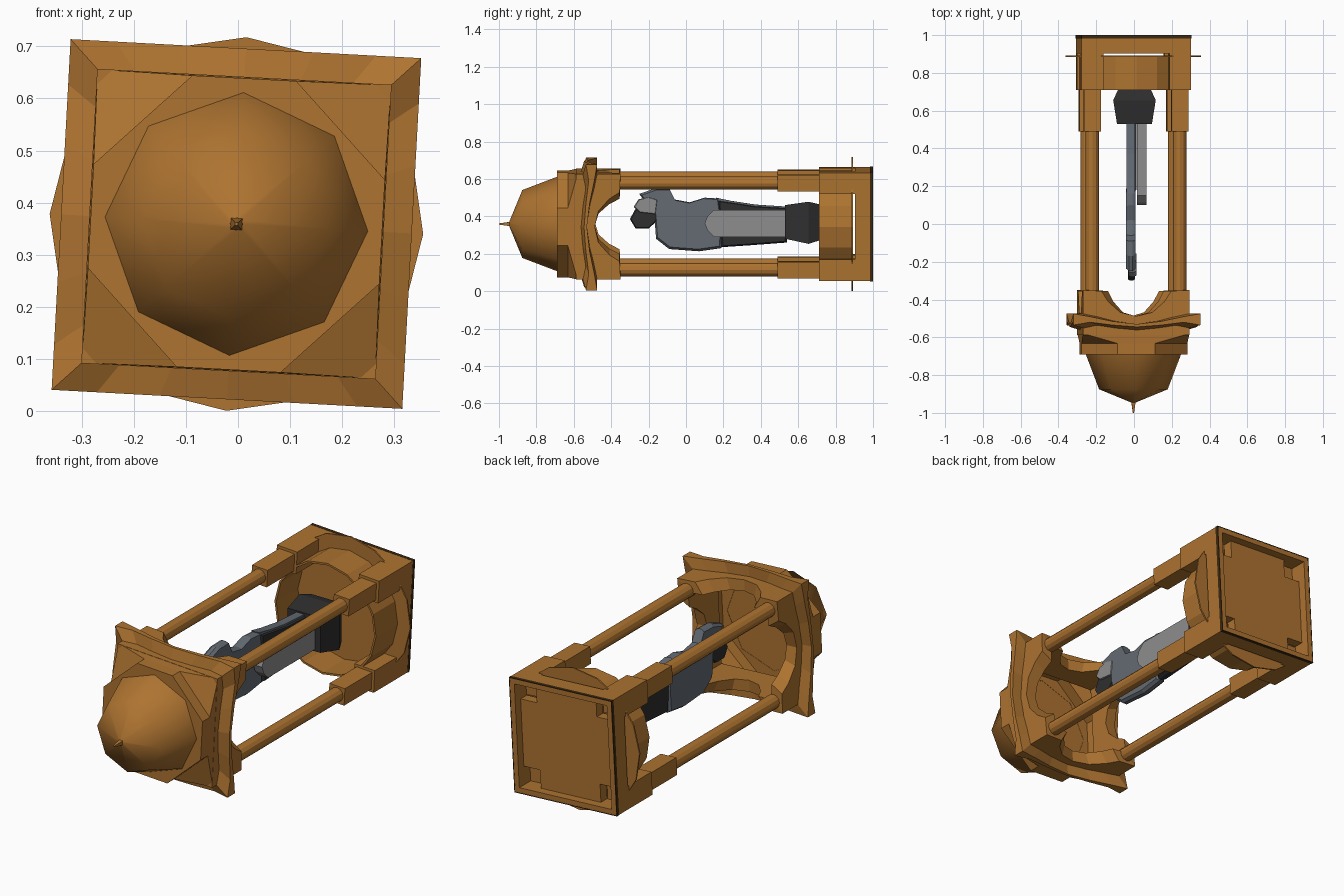
import bpy, bmesh, math
from mathutils import Matrix

if "Cube" in bpy.data.objects:
    bpy.data.objects.remove(bpy.data.objects["Cube"])

def material(name, rgb):
    m = bpy.data.materials.new(name)
    m.diffuse_color = (*rgb, 1)
    m.use_nodes = True
    m.node_tree.nodes["Principled BSDF"].inputs["Base Color"].default_value = m.diffuse_color
    return m

WOOD = material("ochre_wood", (0.42, 0.172, 0.030))
EDGE = material("dark_edge", (0.045, 0.022, 0.006))
SLATE = material("slate_grey", (0.125, 0.145, 0.17))
GREY = material("light_grey", (0.27, 0.27, 0.27))
DARK = material("charcoal", (0.028, 0.028, 0.028))

# The shrine lies along y and is rolled slightly about its axis
ROLL = Matrix.Translation((-0.003, 0, 0.359)) @ Matrix.Rotation(math.radians(3.1), 4, 'Y')
WORLD = Matrix.Identity(4)

def turn(k):
    return ROLL @ Matrix.Rotation(k * math.pi / 2, 4, 'Y')

def finish(bm, name, mat, matrix, smooth=False):
    bmesh.ops.recalc_face_normals(bm, faces=bm.faces)
    bm.transform(matrix)
    me = bpy.data.meshes.new(name)
    bm.to_mesh(me)
    bm.free()
    me.materials.append(mat)
    ob = bpy.data.objects.new(name, me)
    bpy.context.collection.objects.link(ob)
    if smooth:
        for p in me.polygons:
            p.use_smooth = True
    return ob

def loft(name, rings, mat, matrix=ROLL, caps=(True, True), closed=False, smooth=False):
    """Join rings of 3D points; optionally cap the ends or close the loop."""
    bm = bmesh.new()
    vs = [[bm.verts.new(p) for p in r] for r in rings]
    n = len(rings[0])
    pairs = list(zip(vs, vs[1:])) + ([(vs[-1], vs[0])] if closed else [])
    for a, b in pairs:
        for i in range(n):
            j = (i + 1) % n
            bm.faces.new((a[i], a[j], b[j], b[i]))
    if not closed:
        for cap, ring in zip(caps, (vs[0], vs[-1])):
            if cap:
                bm.faces.new(ring)
    return finish(bm, name, mat, matrix, smooth)

def box(name, x, y, z, mat, matrix=ROLL):
    rings = [[(x[0], v, z[0]), (x[1], v, z[0]), (x[1], v, z[1]), (x[0], v, z[1])] for v in y]
    return loft(name, rings, mat, matrix)

def lathe(name, profile, n, mat, matrix=ROLL, at=(0, 0), **kw):
    """profile of (radius, y) turned about the y axis."""
    rings = [[(at[0] + r * math.cos(2 * math.pi * i / n), y,
               at[1] + r * math.sin(2 * math.pi * i / n)) for i in range(n)] for r, y in profile]
    return loft(name, rings, mat, matrix, **kw)

# Base: hollow underside, cross-shaped floor, corner sockets
box("base_floor", (-0.17, 0.17), (0.903, 0.955), (-0.28, 0.28), WOOD)
box("base_floor_cross", (-0.28, 0.28), (0.904, 0.955), (-0.17, 0.17), WOOD)
for k in range(4):
    M = turn(k)
    box("base_rim", (-0.287, 0.287), (0.903, 0.999), (0.262, 0.287), WOOD, M)
    box("base_side", (-0.29, 0.29), (0.903, 0.983), (0.28, 0.29), WOOD, M)
    box("base_dark_edge", (-0.291, 0.291), (0.983, 1.0), (0.287, 0.291), EDGE, M)
    # Columns, one per corner
    box("column_foot", (0.175, 0.29), (0.71, 0.907), (0.175, 0.29), WOOD, M)
    box("column_block", (0.188, 0.276), (0.49, 0.71), (0.188, 0.276), WOOD, M)
    lathe("column_shaft", [(0.036, 0.49), (0.036, -0.38)], 12, WOOD, M, at=(0.232, 0.232))

# Basin between the column feet
lathe("basin_wall", [(0.288, 0.71), (0.288, 0.889), (0.278, 0.889), (0.278, 0.71)], 16, WOOD, closed=True)
lathe("basin_disc", [(0.359, 0.885), (0.359, 0.893)], 16, WOOD)

# Canopy: four arched walls with a waved, slightly sloping cornice
def mirrored(p):
    return p + [(-x, y) for x, y in p[-2::-1]]

arch = mirrored([(0.283, -0.35), (0.185, -0.355), (0.15, -0.41), (0.085, -0.468), (0.0, -0.488)])
arch += [(-0.283, -0.588), (0.283, -0.588)]
low = [(0.337, -0.475), (0.25, -0.49), (0.13, -0.515), (0.0, -0.53)]
top = [(0.337, -0.535), (0.25, -0.52), (0.13, -0.535), (0.0, -0.545)]
waves = []
for z, lift in ((0.27, 0.02), (0.337, 0.0)):
    pts = mirrored(low) + mirrored([(x, y - lift) for x, y in top])[::-1]
    waves.append([(x * z / 0.337, y, z) for x, y in pts])   # mitred at the corners
for k in range(4):
    M = turn(k)
    loft("arched_wall", [[(x * z / 0.283, y, z) for x, y in arch] for z in (0.225, 0.283)], WOOD, M)
    loft("cornice", waves, WOOD, M)

# Sloping corners from the square walls to the octagonal deck
deck = [(0.28, 0.1), (0.1, 0.28), (-0.1, 0.28), (-0.28, 0.1),
        (-0.28, -0.1), (-0.1, -0.28), (0.1, -0.28), (0.28, -0.1)]
bm = bmesh.new()
for x, z in deck:
    bm.verts.new((x, -0.632, z))
for x in (-0.282, 0.282):
    for z in (-0.282, 0.282):
        bm.verts.new((x, -0.58, z))
bmesh.ops.convex_hull(bm, input=bm.verts)
bm.normal_update()
bmesh.ops.delete(bm, geom=[f for f in bm.faces if abs(f.normal.y) > 0.99], context='FACES')
finish(bm, "corner_slopes", WOOD, ROLL)
loft("octagon_deck", [[(x, y, z) for x, z in deck] for y in (-0.63, -0.69)], WOOD, caps=(False, True))

# Dome and finial
lathe("dome", [(0.253, -0.689), (0.182, -0.875), (0.012, -0.945)], 8, WOOD, caps=(False, False), smooth=True)
loft("finial", [[(-r, y, -r), (r, y, -r), (r, y, r), (-r, y, r)] for y, r in
     ((-0.935, 0.012), (-0.965, 0.008), (-1.0, 0.003))], WOOD)

# Plinth under the statue
loft("plinth", [[(x0, y, z0), (x1, y, z0), (x1, y, z1), (x0, y, z1)] for y, x0, x1, z0, z1 in
     [(0.53, -0.09, 0.095, 0.28, 0.46), (0.655, -0.11, 0.115, 0.253, 0.478), (0.71, -0.085, 0.09, 0.27, 0.465)]],
     DARK, WORLD)

def cutout(name, pts, x0, x1, mat, inset=0.9):
    """Thick silhouette in the y-z plane with softened sides."""
    cy = sum(p[0] for p in pts) / len(pts)
    cz = sum(p[1] for p in pts) / len(pts)
    d = (x1 - x0) * 0.3
    rings = [[(x, cy + (y - cy) * s, cz + (z - cz) * s) for y, z in pts]
             for x, s in ((x0, inset), (x0 + d, 1), (x1 - d, 1), (x1, inset))]
    return loft(name, rings, mat, WORLD)

# Slim statue and the slab leaning beside it
cutout("statue_torso", [(-0.25, 0.52), (-0.17, 0.548), (-0.09, 0.55), (-0.06, 0.49), (0.02, 0.475),
       (0.1, 0.50), (0.18, 0.495), (0.20, 0.35), (0.19, 0.23), (0.07, 0.213), (-0.09, 0.225),
       (-0.16, 0.28), (-0.17, 0.41)], -0.042, 0.008, SLATE, 0.94)
cutout("statue_legs", [(0.17, 0.485), (0.24, 0.475), (0.37, 0.455), (0.54, 0.445), (0.54, 0.26),
       (0.34, 0.245), (0.19, 0.235)], -0.036, 0.014, DARK, 0.94)
cutout("statue_cloak", [(0.16, 0.50), (0.24, 0.483), (0.37, 0.463), (0.54, 0.452), (0.54, 0.43),
       (0.30, 0.43), (0.17, 0.45)], -0.04, 0.004, SLATE, 0.96)
cutout("statue_head", [(-0.30, 0.385), (-0.27, 0.44), (-0.16, 0.44), (-0.155, 0.375),
       (-0.20, 0.335), (-0.27, 0.335)], -0.032, 0.004, DARK)
cutout("statue_hand", [(-0.28, 0.45), (-0.255, 0.49), (-0.20, 0.505), (-0.15, 0.49),
       (-0.16, 0.41), (-0.25, 0.42)], -0.03, 0.012, GREY)
loft("slab", [[(x, y, z) for y, z in [(0.54, 0.29), (0.15, 0.29), (0.115, 0.325), (0.1, 0.363),
     (0.115, 0.40), (0.15, 0.435), (0.54, 0.435)]] for x in (0.016, 0.066)], GREY, WORLD)
